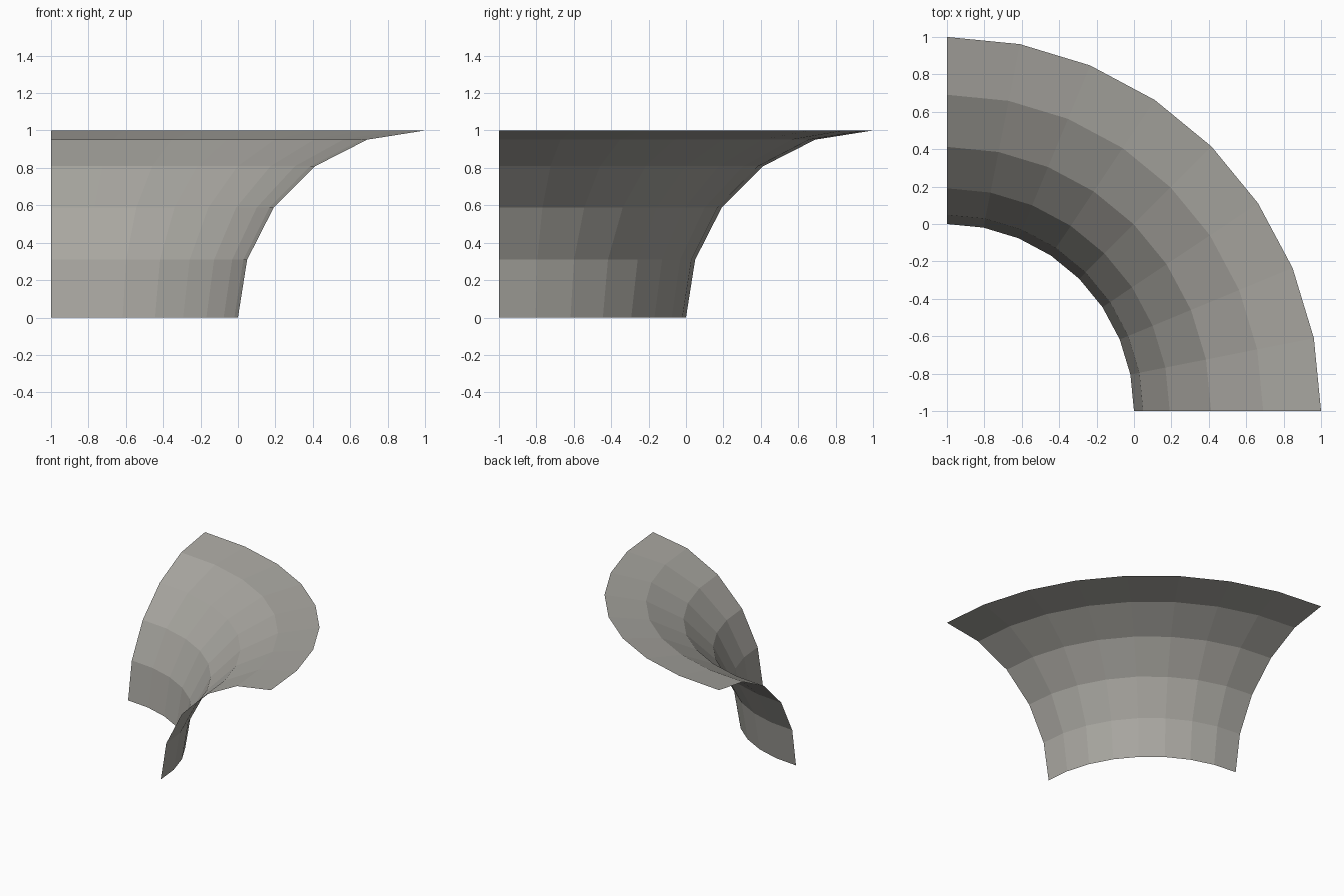
import bpy
import bmesh
from math import sin, cos, radians

cube = bpy.data.objects.get("Cube")
if cube:
    bpy.data.objects.remove(cube, do_unlink=True)

# Warm grey material
grey = bpy.data.materials.new("warm_grey")
grey.use_nodes = True
colour = (0.39, 0.38, 0.35, 1)
grey.diffuse_color = colour
grey.node_tree.nodes["Principled BSDF"].inputs["Base Color"].default_value = colour

# Flared quarter bend: a concave quarter-circle profile swept about a corner axis
PROFILE_STEPS = 5
SWEEP_STEPS = 8
bm = bmesh.new()
rings = []
for i in range(PROFILE_STEPS + 1):
    a = radians(90 * i / PROFILE_STEPS)
    radius, height = 2 - cos(a), sin(a)
    ring = []
    for j in range(SWEEP_STEPS + 1):
        t = radians(90 * j / SWEEP_STEPS)
        ring.append(bm.verts.new((radius * cos(t) - 1, radius * sin(t) - 1, height)))
    rings.append(ring)

# Flat quads between neighbouring rings, facing up and toward the axis
for low, high in zip(rings, rings[1:]):
    for j in range(SWEEP_STEPS):
        bm.faces.new((low[j], high[j], high[j + 1], low[j + 1]))

mesh = bpy.data.meshes.new("flared_quarter_bend")
bm.to_mesh(mesh)
bm.free()
mesh.materials.append(grey)
bend = bpy.data.objects.new("flared_quarter_bend", mesh)
bpy.context.collection.objects.link(bend)
